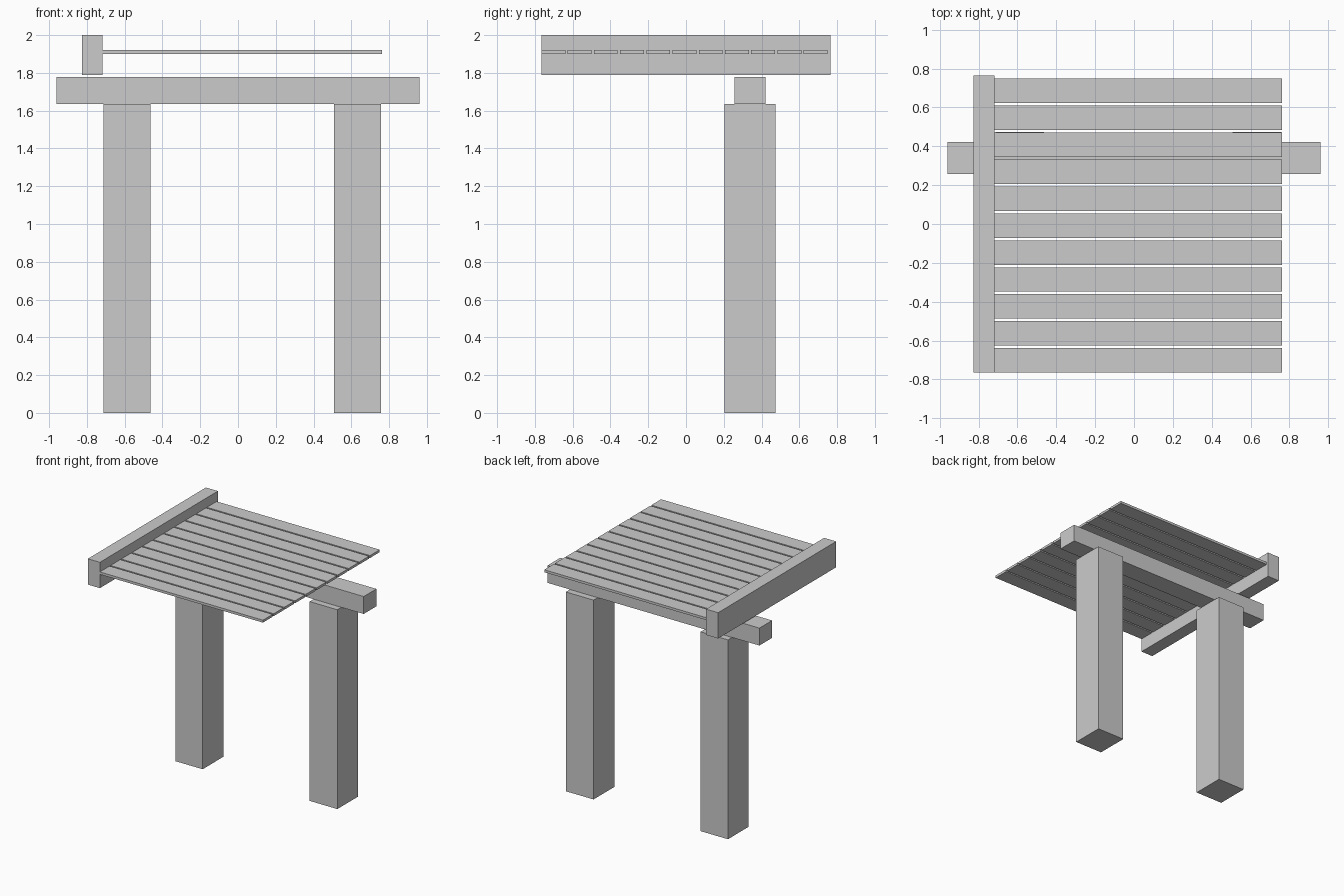
import bpy

if "Cube" in bpy.data.objects:
    bpy.data.objects.remove(bpy.data.objects["Cube"])


def box(name, x, y, z):
    """Axis-aligned box from (min, max) ranges."""
    bpy.ops.mesh.primitive_cube_add(size=1, location=[(a + b) / 2 for a, b in (x, y, z)])
    ob = bpy.context.object
    ob.name = name
    ob.scale = [b - a for a, b in (x, y, z)]
    bpy.ops.object.transform_apply(location=False, rotation=False, scale=True)
    return ob


# Two square posts
for side, x in (("left", (-0.713, -0.464)), ("right", (0.507, 0.758))):
    box(f"{side}_post", x, (0.205, 0.474), (0, 1.635))

# Cross beam resting on the posts
box("cross_beam", (-0.961, 0.961), (0.257, 0.421), (1.635, 1.778))

# Side rail that holds the slat ends
box("side_rail", (-0.827, -0.718), (-0.765, 0.765), (1.788, 2.0))

# Row of thin roof slats
SLATS, PITCH, WIDTH = 11, 0.1388, 0.126
for i in range(SLATS):
    y = -0.765 + i * PITCH
    box(f"roof_slat_{i + 1}", (-0.718, 0.762), (y, y + WIDTH), (1.901, 1.921))
